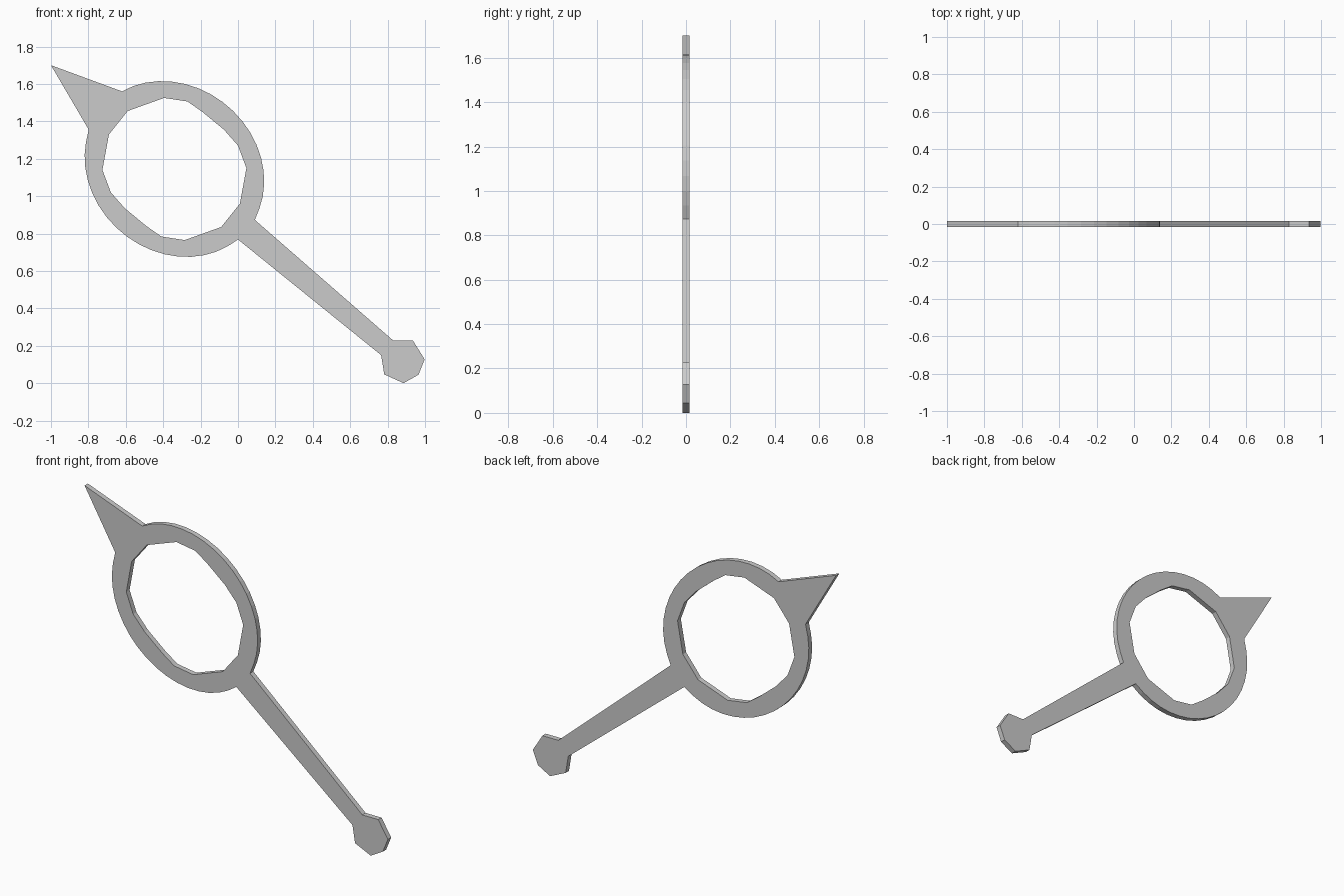
import bpy
from math import cos, sin, atan2, radians, pi

if "Cube" in bpy.data.objects:
    bpy.data.objects.remove(bpy.data.objects["Cube"])

# Tilted ellipse that the outer ring follows
CX, CZ = -0.34, 1.15
A, B, TILT = 0.507, 0.441, radians(-40.6)
THICK = 0.031


def param(p):
    """Ellipse parameter of a point lying on the ring."""
    dx, dz = p[0] - CX, p[1] - CZ
    u = dx * cos(TILT) + dz * sin(TILT)
    v = -dx * sin(TILT) + dz * cos(TILT)
    return atan2(v / B, u / A)


def arc(start, end, n=18):
    """Clockwise ring arc between two junction points, ends included."""
    t0, t1 = param(start), param(end)
    while t1 > t0:
        t1 -= 2 * pi
    pts = [start]
    for i in range(1, n):
        t = t0 + (t1 - t0) * i / n
        u, v = A * cos(t), B * sin(t)
        pts.append((CX + u * cos(TILT) - v * sin(TILT),
                    CZ + u * sin(TILT) + v * cos(TILT)))
    return pts + [end]


# Outer outline: spike, upper arc, handle with pommel, lower arc
spike = [(-1.0, 1.705)]
pommel = [(0.83, 0.233), (0.935, 0.233), (0.998, 0.132), (0.965, 0.05),
          (0.885, 0.005), (0.782, 0.052), (0.765, 0.155)]
outline = (spike + arc((-0.62, 1.565), (0.09, 0.878)) + pommel
           + arc((0.0, 0.773), (-0.798, 1.36)))

# Faceted opening: half the points, repeated by a half turn about the centre
half = [(-0.59, 1.46), (-0.395, 1.53), (-0.27, 1.511), (-0.19, 1.455),
        (-0.075, 1.36), (0.0, 1.275), (0.045, 1.155), (0.01, 0.965)]
opening = half + [(2 * CX - x, 2 * CZ - z) for x, z in half]

# Flat plate filled between the two outlines
curve = bpy.data.curves.new("ring_wand", 'CURVE')
curve.dimensions = '2D'
curve.fill_mode = 'BOTH'
curve.extrude = THICK / 2
for loop in (outline, opening):
    s = curve.splines.new('POLY')
    s.points.add(len(loop) - 1)
    for p, (x, z) in zip(s.points, loop):
        p.co = (x, z - 0.005, 0, 1)
    s.use_cyclic_u = True

wand = bpy.data.objects.new("ring_wand", curve)
bpy.context.collection.objects.link(wand)
wand.rotation_euler = (radians(90), 0, 0)
bpy.context.view_layer.objects.active = wand
wand.select_set(True)
bpy.ops.object.convert(target='MESH')
bpy.ops.object.transform_apply(location=False, rotation=True, scale=False)
bpy.ops.object.shade_flat()
